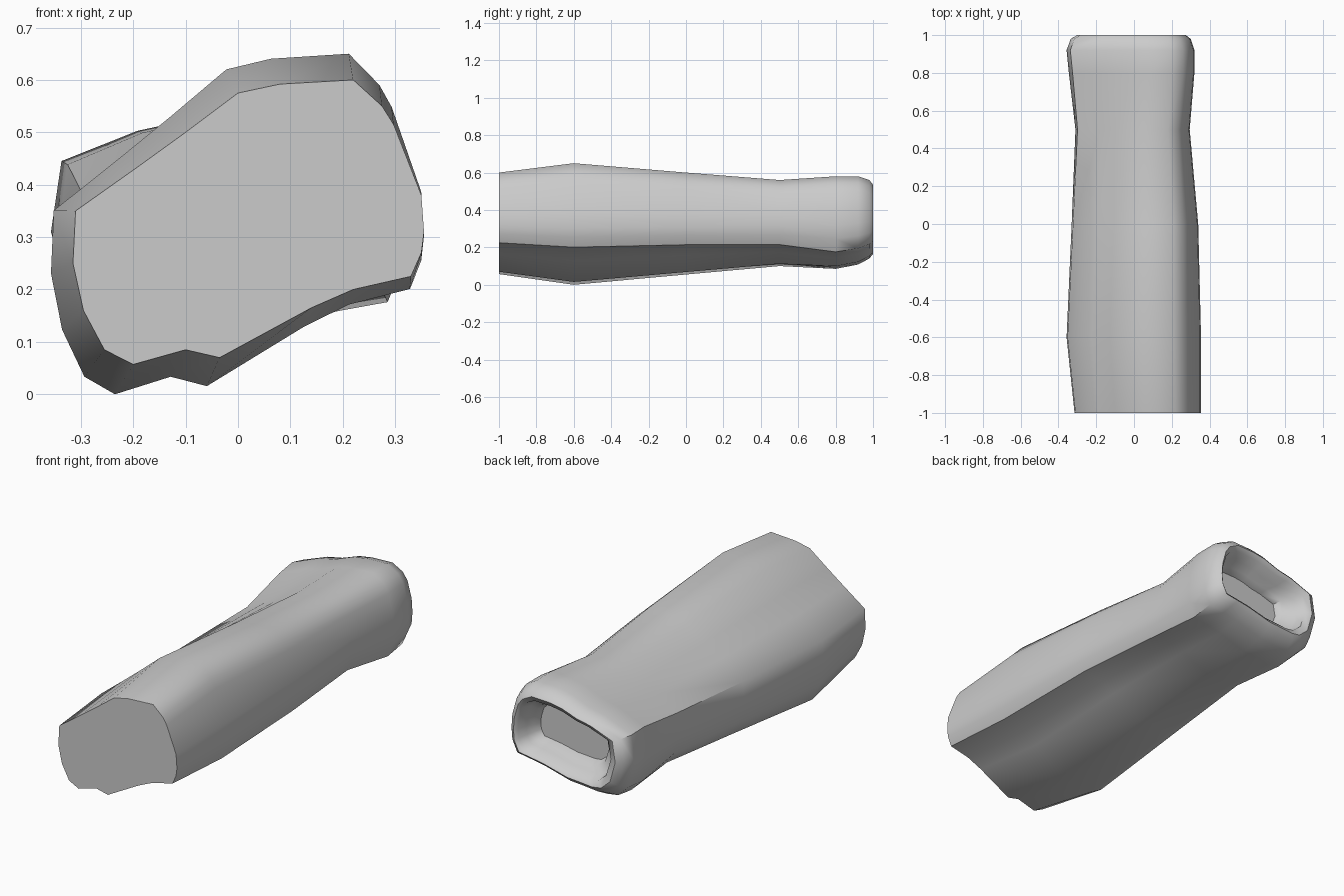
import bpy, bmesh

if "Cube" in bpy.data.objects:
    bpy.data.objects.remove(bpy.data.objects["Cube"])

# Cross-sections (x, z): closed front end and flared open end, matching point order
FRONT = [(-.31, .35), (-.19, .435), (-.1, .50), (0, .575), (.08, .592), (.22, .60), (.275, .55),
         (.297, .515), (.35, .38), (.355, .31), (.35, .27), (.33, .225), (.22, .20), (.14, .165),
         (-.035, .07), (-.1, .085), (-.2, .057), (-.255, .085), (-.295, .16), (-.315, .25)]
BACK = [(-.335, .44), (-.19, .50), (-.1, .52), (0, .56), (.08, .575), (.2, .58), (.26, .545),
        (.29, .50), (.315, .40), (.32, .32), (.315, .25), (.285, .18), (.2, .165), (.12, .15),
        (-.035, .105), (-.1, .10), (-.2, .09), (-.26, .10), (-.32, .16), (-.355, .30)]

# Stations: y, blend from front to back section, then x and z extents
STATIONS = [
    (-1.0, 0, -.315, .355, .057, .60),
    (-.6, 0, -.357, .355, 0, .65),
    (0, .15, -.33, .34, .055, .60),
    (.5, .5, -.31, .295, .10, .56),
    (.8, 1, -.345, .32, .085, .58),
    (.92, 1, -.357, .32, .108, .58),
    (.98, 1, -.335, .30, .14, .56),
    (1.0, 1, -.30, .275, .165, .535),
    (.985, 1, -.265, .26, .19, .51),
    (.93, 1, -.25, .25, .20, .495),
    (.90, 1, -.195, .232, .222, .466),   # edge of the opening
    (.86, 1, -.18, .218, .235, .452),    # recessed floor
]


def section(y, t, x0, x1, z0, z1):
    """Blend the two sections and fit the result into the given extents."""
    pts = [(a[0] + (b[0] - a[0]) * t, a[1] + (b[1] - a[1]) * t) for a, b in zip(FRONT, BACK)]
    xs, zs = zip(*pts)
    sx = (x1 - x0) / (max(xs) - min(xs))
    sz = (z1 - z0) / (max(zs) - min(zs))
    return [(x0 + (x - min(xs)) * sx, y, z0 + (z - min(zs)) * sz) for x, z in pts]


# Sleeve: loft through all stations, capped at the front and at the recess floor
bm = bmesh.new()
rings = [[bm.verts.new(p) for p in section(*s)] for s in STATIONS]
n = len(FRONT)
for r0, r1 in zip(rings, rings[1:]):
    for i in range(n):
        j = (i + 1) % n
        bm.faces.new((r0[i], r0[j], r1[j], r1[i]))
bm.faces.new(rings[0])
bm.faces.new(rings[-1])
bmesh.ops.recalc_face_normals(bm, faces=bm.faces[:])

mesh = bpy.data.meshes.new("sleeve")
bm.to_mesh(mesh)
bm.free()
sleeve = bpy.data.objects.new("sleeve", mesh)
bpy.context.collection.objects.link(sleeve)
bpy.context.view_layer.objects.active = sleeve
sleeve.select_set(True)
bpy.ops.object.shade_smooth_by_angle(angle=0.9)
